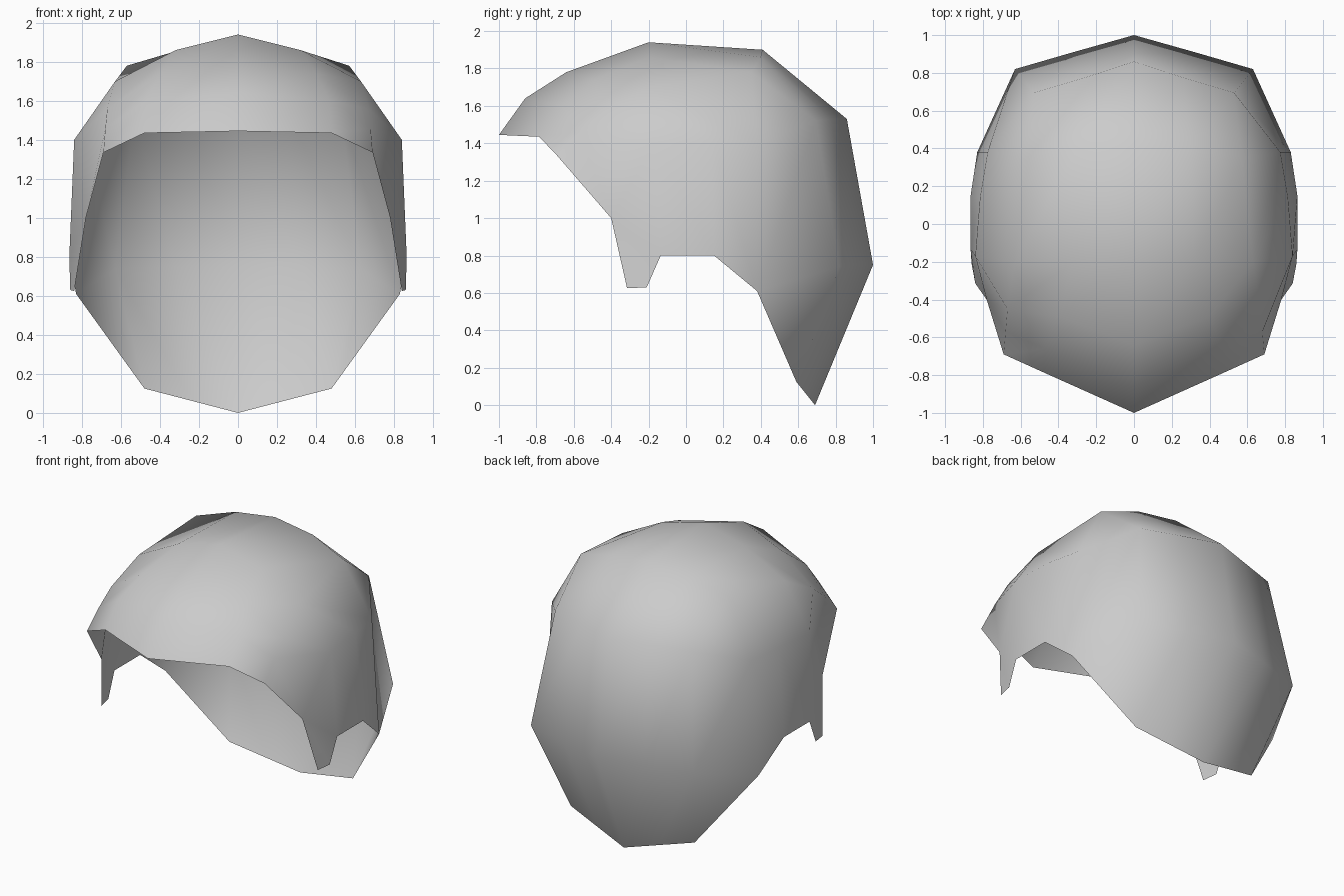
import bpy, bmesh

if "Cube" in bpy.data.objects:
    bpy.data.objects.remove(bpy.data.objects["Cube"])

# Bands across the right half of the cap, brim to nape: centre, middle, outer
bands = [
    [(0, -1.0, 1.445), (.48, -.785, 1.435), (.69, -.69, 1.335)],   # brim
    [(0, -.86, 1.64), (.47, -.66, 1.60), (.68, -.57, 1.46)],
    [(0, -.64, 1.78), (.40, -.49, 1.74), (.67, -.45, 1.56)],
    [(0, -.20, 1.94), (.32, -.20, 1.86), (.63, -.20, 1.70)],       # crown
    [(0, .41, 1.90), (.30, .40, 1.86), (.57, .35, 1.78)],
    [(0, .86, 1.53), (.26, .775, 1.53), (.53, .695, 1.52)],
    [(0, 1.0, .75), (.32, .91, .75), (.63, .82, .74)],
    [(0, .69, 0), (.24, .64, .0625), (.48, .59, .125)],            # nape
]
# Side panel around the ear
side = {
    "temple": (.78, -.40, 1.0),
    "up_front": (.84, -.17, 1.40), "up_mid": (.815, .14, 1.41), "up_back": (.775, .38, 1.40),
    "low_front": (.865, -.135, .80), "low_mid": (.865, .15, .80), "low_back": (.83, .38, .61),
    "tab_front": (.84, -.315, .625), "tab_back": (.86, -.21, .63),
}
# Panels; numbers refer to the outer point of a band
panels = [
    (0, 1, "temple"), (1, 2, "up_front", "temple"), (2, 3, "up_front"),
    (3, "up_mid", "up_front"), (3, 4, "up_back", "up_mid"), (4, 5, "up_back"),
    (5, 6, "low_back", "up_back"), (6, 7, "low_back"),
    ("temple", "up_front", "low_front"),
    ("up_front", "up_mid", "low_mid", "low_front"),
    ("up_mid", "up_back", "low_back", "low_mid"),
    ("temple", "low_front", "tab_back", "tab_front"),              # sideburn tab
]

bm = bmesh.new()
for s in (1, -1):
    grid = [[bm.verts.new((s * x, y, z)) for x, y, z in band] for band in bands]
    pts = {k: bm.verts.new((s * x, y, z)) for k, (x, y, z) in side.items()}
    pts.update({i: row[2] for i, row in enumerate(grid)})
    faces = [(a[c], a[c + 1], b[c + 1], b[c])
             for a, b in zip(grid, grid[1:]) for c in (0, 1)]
    faces += [[pts[k] for k in p] for p in panels]
    for f in faces:
        bm.faces.new(f if s > 0 else list(reversed(f)))
# Join the halves along the centre line
bmesh.ops.remove_doubles(bm, verts=bm.verts[:], dist=.0005)
bmesh.ops.recalc_face_normals(bm, faces=bm.faces[:])
crown = max(bm.faces, key=lambda f: f.calc_center_median().z)
if crown.normal.z < 0:
    bmesh.ops.reverse_faces(bm, faces=bm.faces[:])
for f in bm.faces:
    f.smooth = True

mesh = bpy.data.meshes.new("cap_shell")
bm.to_mesh(mesh)
bm.free()
grey = bpy.data.materials.new("light_grey")
grey.diffuse_color = (.6, .6, .6, 1)
grey.use_nodes = True
grey.node_tree.nodes["Principled BSDF"].inputs["Base Color"].default_value = grey.diffuse_color
mesh.materials.append(grey)
bpy.context.collection.objects.link(bpy.data.objects.new("cap_shell", mesh))
